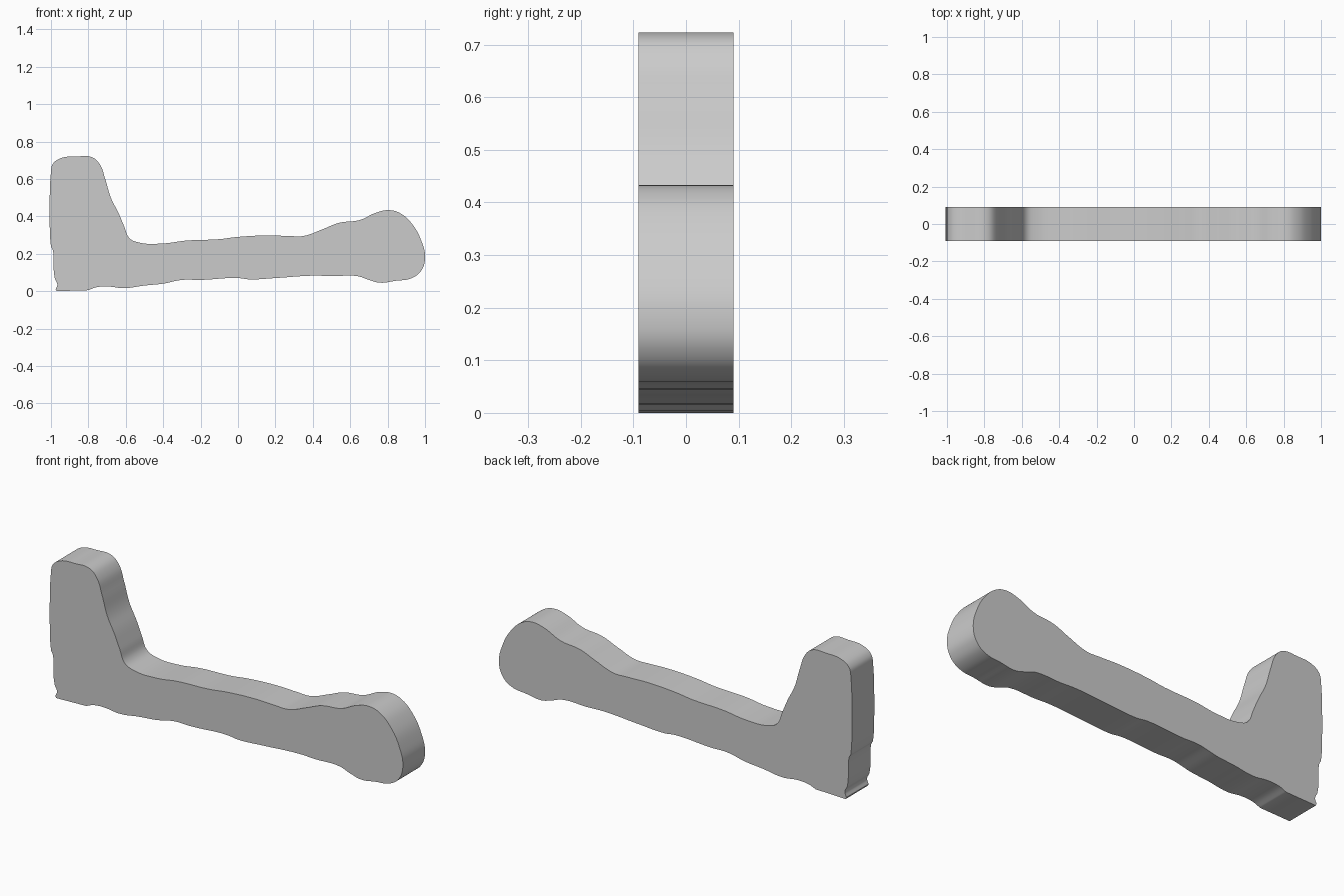
import bpy
import math

cube = bpy.data.objects.get("Cube")
if cube:
    bpy.data.objects.remove(cube, do_unlink=True)

HALF_DEPTH = 0.09

# Silhouette in hundredths of a unit (x, z), split by region
underside = [(-80, .5), (-76, 2), (-70, 2.5), (-61, 1.6), (-50, 3), (-40, 4),
             (-30, 6), (-20, 6), (0, 7), (6, 6.3), (20, 7), (41, 8.3), (50, 8),
             (64, 8), (70, 6), (76, 4.5), (84, 5.5), (93, 7)]
rounded_end = [(98, 11), (100, 18), (98, 27), (93, 36), (87, 41.5), (81, 43.3),
               (74, 42), (65, 38), (54, 36.5)]
arm_top = [(45, 33), (35, 29.5), (27, 29.5), (16, 29.8), (0, 29), (-10, 27.8),
           (-28, 27), (-40, 25.5), (-53, 26), (-58, 28.3)]
upright = [(-61, 35), (-64, 42), (-68, 50), (-71, 60), (-74, 68), (-78, 71.6),
           (-86, 72), (-95, 71), (-99, 68), (-100, 64), (-100, 24), (-99, 22),
           (-98, 7), (-96.6, 3.5)]
heel_corners = [(-97.5, 1), (-97, 0)]
outline = underside + rounded_end + arm_top + upright + heel_corners


def grey_material():
    mat = bpy.data.materials.new("plain grey")
    mat.use_nodes = True
    colour = (0.6, 0.6, 0.6, 1)
    mat.diffuse_color = colour
    for node in mat.node_tree.nodes:
        if node.type == 'BSDF_PRINCIPLED':
            node.inputs["Base Color"].default_value = colour
    return mat


def extruded_profile(name, points, sharp, half_depth):
    """Closed smooth outline, filled and extruded along y."""
    curve = bpy.data.curves.new(name, 'CURVE')
    curve.dimensions = '2D'
    curve.fill_mode = 'BOTH'
    curve.extrude = half_depth
    curve.resolution_u = 6
    spline = curve.splines.new('BEZIER')
    spline.bezier_points.add(len(points) - 1)
    spline.use_cyclic_u = True
    for knot, point in zip(spline.bezier_points, points):
        knot.co = (point[0] / 100, point[1] / 100, 0)
        kind = 'VECTOR' if point in sharp else 'AUTO'
        knot.handle_left_type = knot.handle_right_type = kind
    obj = bpy.data.objects.new(name, curve)
    bpy.context.collection.objects.link(obj)
    obj.rotation_euler.x = math.radians(90)

    # Turn into a mesh standing upright
    bpy.ops.object.select_all(action='DESELECT')
    obj.select_set(True)
    bpy.context.view_layer.objects.active = obj
    bpy.ops.object.convert(target='MESH')
    bpy.ops.object.transform_apply(location=False, rotation=True, scale=False)
    bpy.ops.object.mode_set(mode='EDIT')
    bpy.ops.mesh.select_all(action='SELECT')
    bpy.ops.mesh.remove_doubles(threshold=0.0001)
    bpy.ops.mesh.normals_make_consistent(inside=False)
    bpy.ops.object.mode_set(mode='OBJECT')
    bpy.ops.object.shade_smooth_by_angle(angle=math.radians(35))
    return bpy.context.object


# Flat angled bracket with a bulbous end
bracket = extruded_profile("angled_bracket", outline,
                           heel_corners + underside[:1], HALF_DEPTH)
bracket.data.materials.clear()
bracket.data.materials.append(grey_material())
